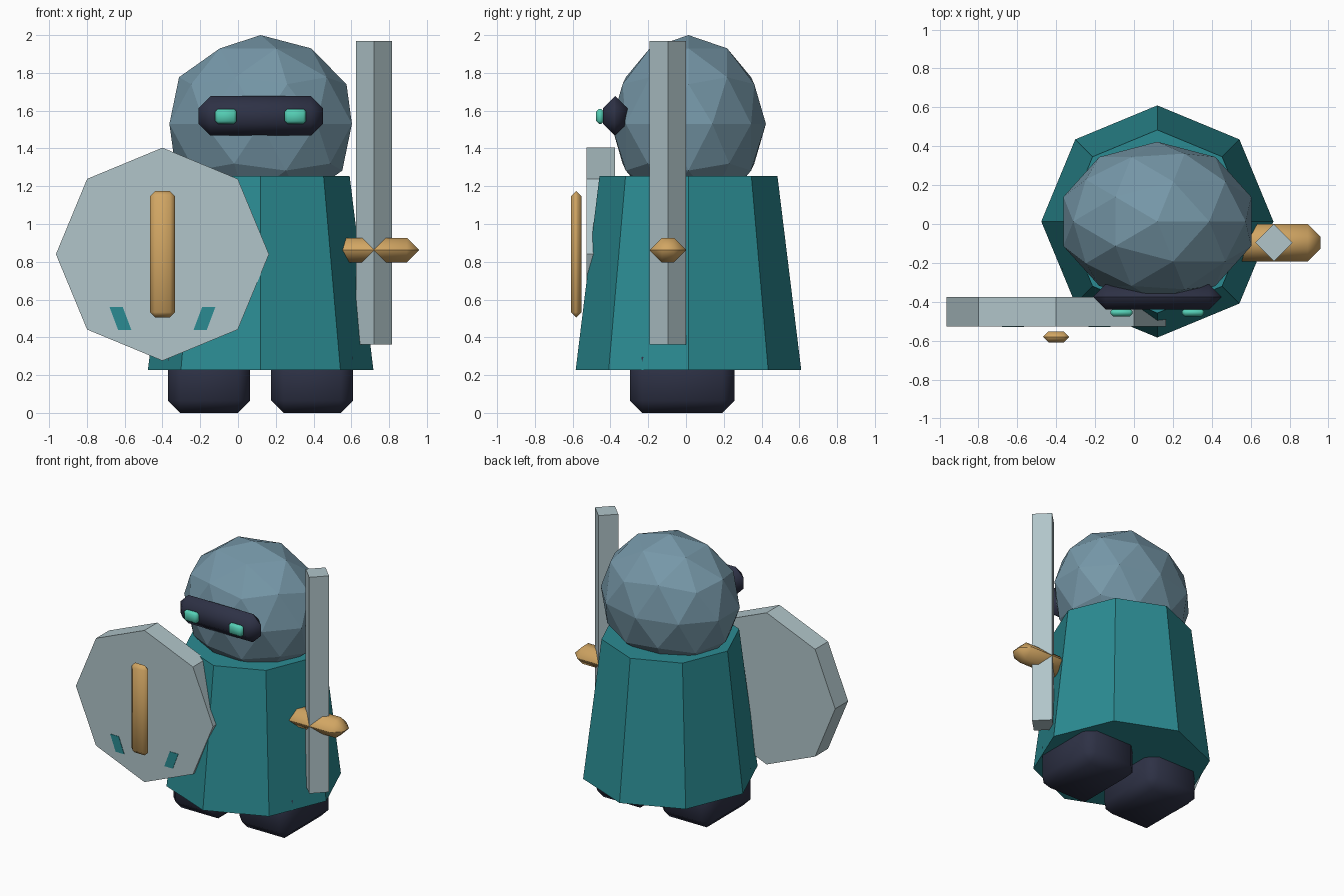
import bpy, bmesh, math
from mathutils import Matrix, Vector

if "Cube" in bpy.data.objects:
    bpy.data.objects.remove(bpy.data.objects["Cube"])


def material(name, rgb):
    m = bpy.data.materials.new(name)
    m.diffuse_color = (*rgb, 1)
    m.use_nodes = True
    m.node_tree.nodes["Principled BSDF"].inputs["Base Color"].default_value = m.diffuse_color
    return m


TEAL = material("teal cloth", (0.024, 0.26, 0.29))
BLUE_GREY = material("blue grey helmet", (0.18, 0.31, 0.39))
SILVER = material("pale steel", (0.44, 0.56, 0.59))
GOLD = material("gold", (0.64, 0.38, 0.125))
NAVY = material("dark navy", (0.027, 0.031, 0.06))
MINT = material("mint glow", (0.09, 0.62, 0.46))

CX, CY = 0.12, 0.013   # body axis


def add(name, bm, mat):
    bmesh.ops.recalc_face_normals(bm, faces=bm.faces)
    mesh = bpy.data.meshes.new(name)
    bm.to_mesh(mesh)
    bm.free()
    mesh.materials.append(mat)
    obj = bpy.data.objects.new(name, mesh)
    bpy.context.collection.objects.link(obj)
    return obj


def prism(name, sides, r1, r2, depth, centre, mat, turn=None):
    """Flat-shaded prism with one corner on each main axis."""
    bm = bmesh.new()
    bmesh.ops.create_cone(bm, cap_ends=True, segments=sides,
                          radius1=r1, radius2=r2, depth=depth)
    if turn:
        bmesh.ops.transform(bm, matrix=turn, verts=bm.verts)
    bmesh.ops.translate(bm, vec=centre, verts=bm.verts)
    return add(name, bm, mat)


def chamfer_box(name, lo, hi, bevel, mat):
    """Box between two corners with chamfered, softly shaded edges."""
    lo, hi = Vector(lo), Vector(hi)
    bm = bmesh.new()
    bmesh.ops.create_cube(bm, size=1)
    bmesh.ops.scale(bm, vec=hi - lo, verts=bm.verts)
    bmesh.ops.translate(bm, vec=(lo + hi) / 2, verts=bm.verts)
    bmesh.ops.bevel(bm, geom=bm.edges[:], offset=bevel, segments=1,
                    affect='EDGES', clamp_overlap=True)
    obj = add(name, bm, mat)
    bpy.ops.object.select_all(action='DESELECT')
    obj.select_set(True)
    bpy.context.view_layer.objects.active = obj
    bpy.ops.object.shade_smooth_by_angle(angle=math.radians(50))
    return obj


# Robe
prism("robe", 8, 0.597, 0.471, 1.028, (CX, CY, 0.741), TEAL)

# Faceted head
bm = bmesh.new()
bmesh.ops.create_icosphere(bm, subdivisions=2, radius=1)
bmesh.ops.scale(bm, vec=(0.508, 0.41, 0.47), verts=bm.verts)
bmesh.ops.translate(bm, vec=(CX, CY, 1.53), verts=bm.verts)
add("head", bm, BLUE_GREY)

# Visor
chamfer_box("visor", (-0.21, -0.44, 1.468), (0.45, -0.31, 1.677), 0.064, NAVY)

# Eyes and boots, one per side
for side, s in (("left", -1), ("right", 1)):
    ex = CX + s * 0.184
    chamfer_box(side + "_eye", (ex - 0.057, -0.476, 1.53),
                (ex + 0.057, -0.434, 1.61), 0.015, MINT)
    fx = CX + s * 0.273
    chamfer_box(side + "_boot", (fx - 0.217, -0.297, 0),
                (fx + 0.217, 0.257, 0.36), 0.065, NAVY)

# Shield with upright boss bar
upright = Matrix.Rotation(math.pi / 2, 4, 'X')
prism("shield", 8, 0.564, 0.564, 0.152, (-0.4, -0.452, 0.84), SILVER, upright)
chamfer_box("shield_bar", (-0.467, -0.609, 0.506), (-0.333, -0.553, 1.174),
            0.027, GOLD)

# Slanted painted marks on the shield face
for side, s in (("left", -1), ("right", 1)):
    bm = bmesh.new()
    corners = [(0.28, 0.56), (0.21, 0.56), (0.165, 0.44), (0.235, 0.44)]
    face = bm.faces.new([bm.verts.new((-0.4 + s * x, -0.526, z))
                         for x, z in corners])
    ext = bmesh.ops.extrude_face_region(bm, geom=[face])
    moved = [v for v in ext["geom"] if isinstance(v, bmesh.types.BMVert)]
    bmesh.ops.translate(bm, vec=(0, -0.005, 0), verts=moved)
    add(side + "_shield_mark", bm, TEAL)

# Sword blade (diamond section) and cross guard
prism("sword_blade", 4, 0.096, 0.096, 1.608, (0.72, -0.096, 1.166), SILVER)
chamfer_box("sword_guard", (0.482, -0.192, 0.797), (0.958, 0.0, 0.927),
            0.064, GOLD)
